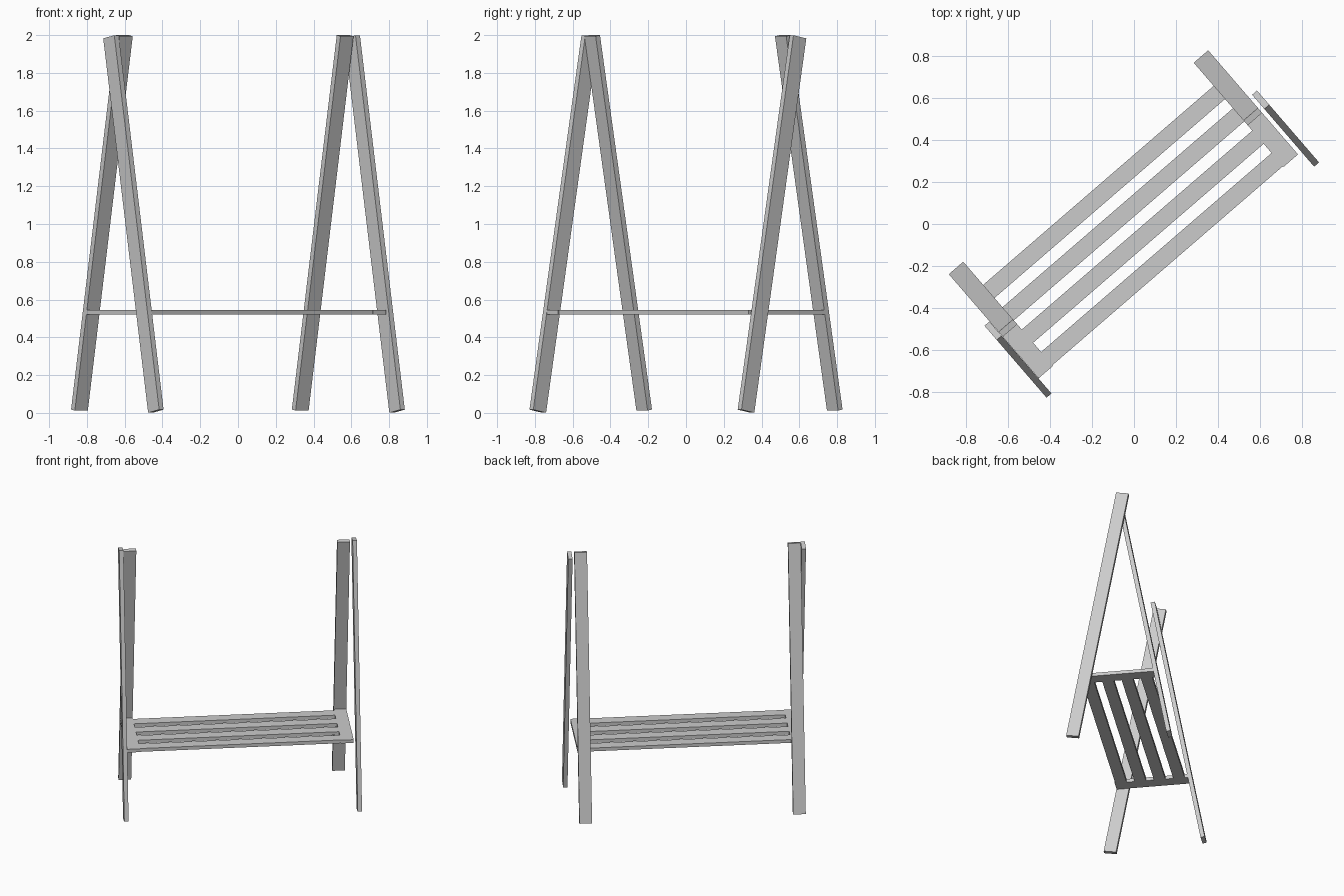
import bpy, bmesh, math
from mathutils import Matrix

if "Cube" in bpy.data.objects:
    bpy.data.objects.remove(bpy.data.objects["Cube"])

YAW = Matrix.Rotation(math.radians(40.8), 4, 'Z')   # whole rack is turned in plan
TILT = math.radians(10.4)
LEG_LEN, BOARD, THICK = 2.015, 0.091, 0.031
SHELF_Z, SHELF_T = 0.533, 0.026


def board(name, size, loc, tilt=0.0):
    """Plain board: x runs along the rack, y across it."""
    bm = bmesh.new()
    bmesh.ops.create_cube(bm, size=1.0)
    bmesh.ops.transform(bm, matrix=Matrix.Diagonal((*size, 1.0)), verts=bm.verts)
    mesh = bpy.data.meshes.new(name)
    bm.to_mesh(mesh)
    bm.free()
    mesh.transform(YAW @ Matrix.Translation(loc) @ Matrix.Rotation(tilt, 4, 'X'))
    obj = bpy.data.objects.new(name, mesh)
    bpy.context.collection.objects.link(obj)
    return obj


# End frames: a flat back leg and an edge-on front leg, crossing at the top
for side, flat_u, edge_u in (("right", 0.764, 0.845), ("left", -0.780, -0.842)):
    board(side + "_back_leg", (BOARD, THICK, LEG_LEN), (flat_u, 0.199, 1.006), TILT)
    board(side + "_front_leg", (THICK, BOARD, LEG_LEN), (edge_u, -0.128, 1.0), -TILT)
    # Cross board carrying the shelf
    board(side + "_shelf_rail", (BOARD, 0.538, SHELF_T), (flat_u, 0.009, SHELF_Z))

# Shelf slats between the rails
u0, u1 = -0.780 + BOARD / 2, 0.764 - BOARD / 2
for i in range(4):
    board(f"shelf_slat_{i + 1}", (u1 - u0, 0.083, SHELF_T),
          ((u0 + u1) / 2, -0.214 + i * 0.141, SHELF_Z))
